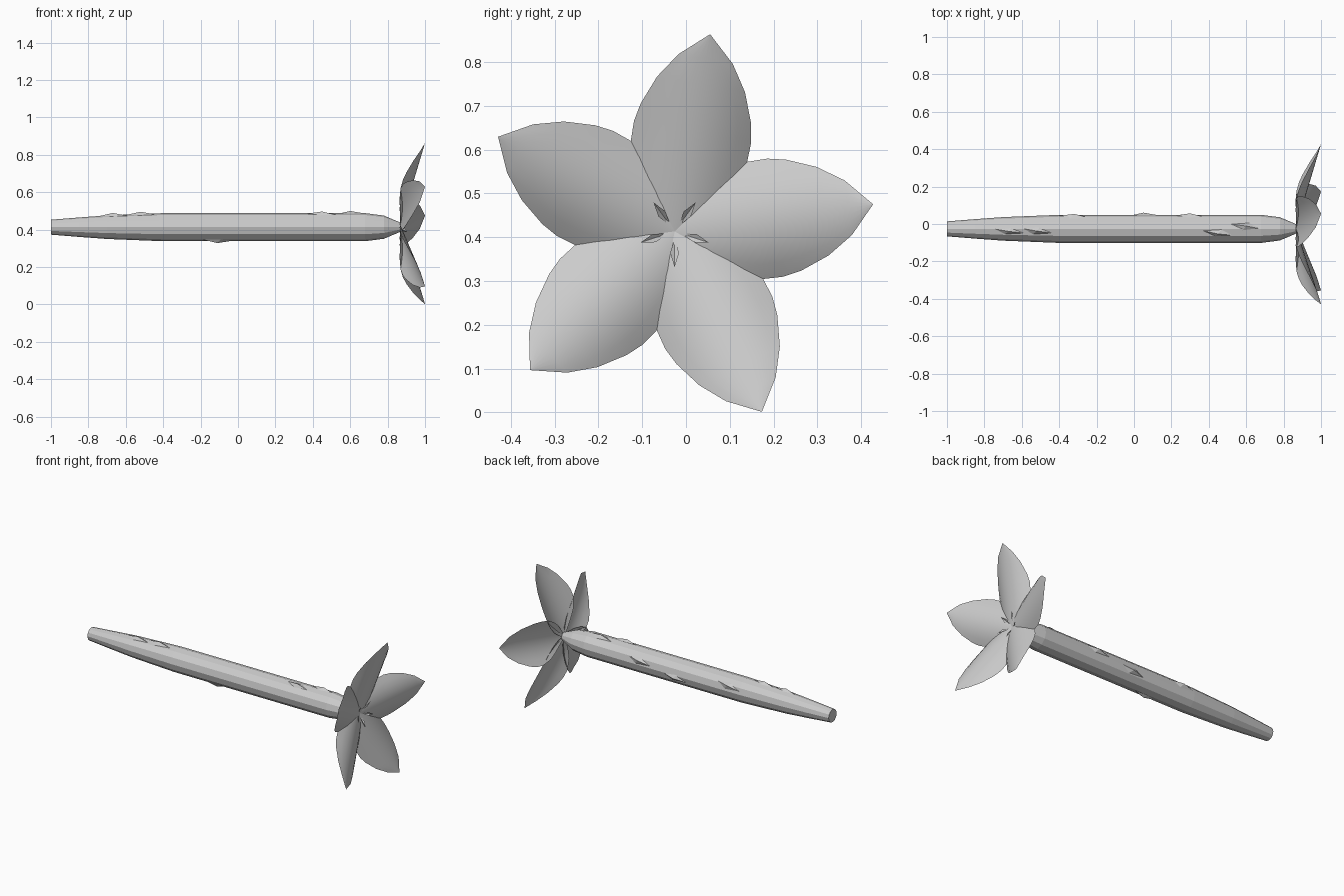
import bpy, math

if "Cube" in bpy.data.objects:
    bpy.data.objects.remove(bpy.data.objects["Cube"])

CY, CZ = -0.026, 0.413          # stem axis
R36 = math.radians

grey = bpy.data.materials.new("plain grey")
grey.diffuse_color = (0.6, 0.6, 0.6, 1)
grey.use_nodes = True
grey.node_tree.nodes["Principled BSDF"].inputs["Base Color"].default_value = grey.diffuse_color


def make(name, verts, faces, smooth=False):
    me = bpy.data.meshes.new(name)
    me.from_pydata(verts, [], faces)
    me.materials.append(grey)
    for p in me.polygons:
        p.use_smooth = smooth
    ob = bpy.data.objects.new(name, me)
    bpy.context.collection.objects.link(ob)
    return ob


def polar(x, r, a):
    return (x, CY + r * math.cos(a), CZ + r * math.sin(a))


# Stem: twelve-sided rod tapering at both ends
profile = [(-1, .04), (-.85, .052), (-.7, .063), (-.4, .075),
           (.68, .075), (.78, .062), (.865, .026)]
N = 12
verts = [polar(x, r, 2 * math.pi * i / N) for x, r in profile for i in range(N)]
faces = [(k * N + i, k * N + (i + 1) % N, (k + 1) * N + (i + 1) % N, (k + 1) * N + i)
         for k in range(len(profile) - 1) for i in range(N)]
faces.append(tuple(reversed(range(N))))
faces.append(tuple((len(profile) - 1) * N + i for i in range(N)))
# orient outwards
faces = [tuple(reversed(f)) if len(f) == 4 else f for f in faces]
make("stem", verts, faces)


def stem_radius(x):
    for (x0, r0), (x1, r1) in zip(profile, profile[1:]):
        if x0 <= x <= x1:
            return r0 + (r1 - r0) * (x - x0) / (x1 - x0)
    return profile[-1][1]


# Scales: low pyramids scattered along the stem
def stem_scale(x, deg):
    a, w = R36(deg), R36(17)
    r = stem_radius(x)
    v = [polar(x - .08, stem_radius(x - .08) * .97, a - w * .6),
         polar(x + .02, r * .97, a - w),
         polar(x + .08, stem_radius(x + .08) * .97, a + w * .6),
         polar(x - .02, r * .97, a + w),
         polar(x, r + .013, a)]
    make("stem_scale", v, [(0, 1, 4), (1, 2, 4), (2, 3, 4), (3, 0, 4)])


for x, deg in [(-.67, 100), (-.52, 98), (.45, 108), (.6, 80), (-.32, 25),
               (.05, -10), (.3, 20), (-.11, 255)]:
    stem_scale(x, deg)

# Petals: pointed blades, arched across, leaning forward to the tip
outline = [(0, .012), (.03, .045), (.07, .082), (.12, .114), (.187, .135),
           (.232, .136), (.274, .128), (.341, .102), (.4, .063), (.457, .0005)]
M = 8


def petal(deg):
    a = R36(deg)
    ca, sa = math.cos(a), math.sin(a)
    v = []
    for s, w in outline:
        for j in range(M + 1):
            t = w * (2 * j / M - 1)
            x = .865 + .135 * s / .457 - 2.8 * t * t
            v.append((x, CY + s * ca - t * sa, CZ + s * sa + t * ca))
    f = []
    for k in range(len(outline) - 1):
        for j in range(M):
            b = k * (M + 1) + j
            f.append((b, b + M + 1, b + M + 2, b + 1))
    make("petal", v, f, True)


for i in range(5):
    petal(7.8 + 72 * i)


# Inner leaves: small folded blades in the flower centre
def inner_leaf(deg):
    a = R36(deg)
    v = [polar(.862, .015, a), polar(.89, .05, a - .2),
         polar(.905, .082, a), polar(.89, .05, a + .2),
         polar(.884, .05, a)]
    make("inner_leaf", v, [(0, 1, 4), (1, 2, 4), (2, 3, 4), (3, 0, 4)])


for i in range(5):
    inner_leaf(-90 + 72 * i)
